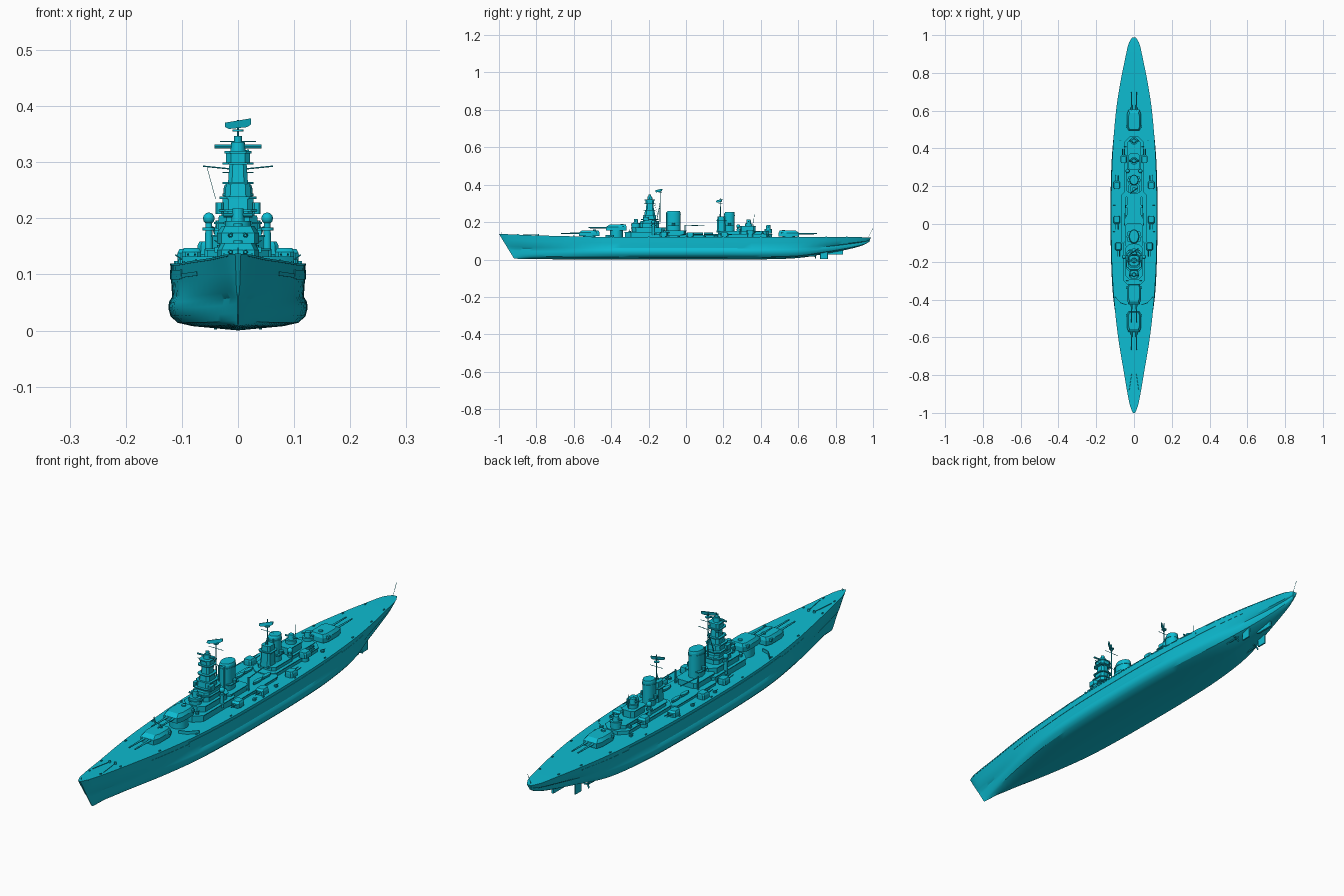
import bpy, bmesh, math
from mathutils import Vector

if "Cube" in bpy.data.objects:
    bpy.data.objects.remove(bpy.data.objects["Cube"])

parts = {}

def bm_of(name):
    return parts.setdefault(name, bmesh.new())

def loft(name, rings):
    """Skin closed rings of equal length and cap both ends."""
    bm = bm_of(name)
    vs = [[bm.verts.new(p) for p in r] for r in rings]
    n = len(vs[0])
    for a, b in zip(vs, vs[1:]):
        for i in range(n):
            bm.faces.new((a[i], a[(i + 1) % n], b[(i + 1) % n], b[i]))
    bm.faces.new(vs[0][::-1])
    bm.faces.new(vs[-1])

def rect(x, y, hx, hy, c=0.0):
    if not c:
        return [(x - hx, y - hy), (x + hx, y - hy), (x + hx, y + hy), (x - hx, y + hy)]
    return [(x - hx + c, y - hy), (x + hx - c, y - hy), (x + hx, y - hy + c), (x + hx, y + hy - c),
            (x + hx - c, y + hy), (x - hx + c, y + hy), (x - hx, y + hy - c), (x - hx, y - hy + c)]

def oval(x, y, rx, ry=None, n=20):
    ry = ry or rx
    return [(x + rx * math.cos(2 * math.pi * i / n), y + ry * math.sin(2 * math.pi * i / n)) for i in range(n)]

def solid(name, pts, z0, z1, top=1.0, dy=0.0):
    cx = sum(p[0] for p in pts) / len(pts)
    cy = sum(p[1] for p in pts) / len(pts)
    loft(name, [[(x, y, z0) for x, y in pts],
                [(cx + (x - cx) * top, cy + dy + (y - cy) * top, z1) for x, y in pts]])

def tube(name, p, q, r, r2=None, n=8):
    p, q = Vector(p), Vector(q)
    u = (q - p).orthogonal().normalized()
    v = (q - p).normalized().cross(u)
    ang = [2 * math.pi * i / n for i in range(n)]
    loft(name, [[c + (u * math.cos(a) + v * math.sin(a)) * s for a in ang] for c, s in ((p, r), (q, r2 or r))])

def ball(name, x, y, z, r):
    k = [-1.5, -1.0, -0.5, 0, 0.5, 1.0, 1.5]
    loft(name, [[(a, b, z + r * math.sin(t)) for a, b in oval(x, y, r * math.cos(t), n=14)] for t in k])

# Hull stations: deck y, keel y, deck half beam, bulge half beam, keel z, deck z
ST = [(-1.0, -.92, .005, .001, .006, .137), (-.97, -.897, .018, .005, .004, .136),
      (-.9, -.85, .033, .016, .003, .133), (-.8, -.78, .05, .034, .002, .129),
      (-.6, -.6, .083, .076, .001, .124), (-.4, -.4, .105, .109, .001, .12),
      (-.2, -.2, .117, .121, .001, .12), (0, 0, .12, .124, .001, .12),
      (.2, .2, .119, .123, .001, .12), (.4, .4, .111, .114, .001, .12),
      (.6, .6, .094, .09, .008, .12), (.75, .75, .071, .054, .032, .12),
      (.86, .86, .049, .03, .053, .12), (.95, .94, .029, .014, .074, .119), (.988, .98, .009, .004, .095, .117)]

def blend(a, b, c, d, t):
    return .5 * (2 * b + (c - a) * t + (2 * a - 5 * b + 4 * c - d) * t * t + (3 * b - a - 3 * c + d) * t ** 3)

stations = []
for i in range(len(ST) - 1):
    q = [ST[max(i - 1, 0)], ST[i], ST[i + 1], ST[min(i + 2, len(ST) - 1)]]
    stations += [[blend(*col, k / 4) for col in zip(*q)] for k in range(4)]
stations.append(list(ST[-1]))

# Section: share of height, factor on bulge beam, factor on deck beam
SEC = [(0, .02, 0), (.06, .66, 0), (.11, .87, 0), (.21, .97, 0), (.33, 1, 0), (.42, .98, .01),
       (.5, .5, .46), (.75, .25, .735), (1, 0, 1)]

def side(s, f, out=0.0):
    for (f0, a0, b0), (f1, a1, b1) in zip(SEC, SEC[1:]):
        if f <= f1:
            t = (f - f0) / (f1 - f0)
            w = (a0 + (a1 - a0) * t) * s[3] + (b0 + (b1 - b0) * t) * s[2]
            return Vector((w + out, s[1] + (s[0] - s[1]) * f, s[4] + (s[5] - s[4]) * f))

def flip(v):
    return Vector((-v.x, v.y, v.z))

rings = []
for s in stations:
    half = [side(s, f[0]) for f in SEC]
    rings.append(half + [flip(v) for v in half[::-1]])
loft("hull", rings)

# Strips that follow the hull side: armour belt, lower strake, deck edge
def strake(name, f0, f1, y0, y1, out):
    ring = [[side(s, f0), side(s, f0, out), side(s, f1, out), side(s, f1)] for s in stations if y0 <= s[0] <= y1]
    loft(name, ring)
    loft(name, [[flip(v) for v in r] for r in ring])

strake("armour_belt", .76, .9, -.45, .55, .0015)
strake("belt_extension", .78, .84, -.7, .76, .001)
strake("deck_edge", .97, 1.0, -.98, .97, .001)

# Rudders, shafts, screws
solid("centre_skeg", rect(0, .80, .004, .04), .027, .055)
for sx in (-1, 1):
    solid("rudder", rect(sx * .04, .737, .003, .021, .002), .002, .055)
    tube("propeller_shaft", (sx * .058, .5, .02), (sx * .05, .69, .02), .003)
    for k in range(3):
        a = k * 2.094
        tube("propeller", (sx * .05, .69, .02), (sx * .05 + .015 * math.cos(a), .693, .02 + .015 * math.sin(a)), .003)

# Main turrets with twin guns (d = firing direction along y)
def main_turret(y, z, d):
    solid("barbette", oval(0, y, .034, n=28), .115, z + .004)
    pl = [(-.029, .055), (.029, .055), (.037, .03), (.037, -.035), (.029, -.055), (-.029, -.055), (-.037, -.035), (-.037, .03)]
    pl = [(a, y + d * b) for a, b in pl]
    solid("main_turret", pl, z + .003, z + .022)
    solid("main_turret", pl, z + .022, z + .034, .8, -d * .006)
    solid("turret_rangefinder", rect(0, y - d * .035, .042, .006), z + .017, z + .027)
    solid("turret_cupola", oval(0, y - d * .03, .008, n=12), z + .034, z + .039)
    for sx in (-.013, .013):
        tube("main_gun", (sx, y + d * .04, z + .018), (sx, y + d * .08, z + .018), .005, .004, 12)
        tube("main_gun", (sx, y + d * .08, z + .018), (sx, y + d * .15, z + .018), .0036, .0027, 12)

main_turret(-.518, .122, -1)
main_turret(-.372, .152, -1)
main_turret(.55, .12, 1)

# Secondary turrets
def secondary(x, y, z, d):
    solid("secondary_mount", oval(x, y, .014, n=16), .115, z + .003)
    solid("secondary_turret", rect(x, y, .017, .021, .006), z + .002, z + .018)
    solid("secondary_turret", rect(x, y, .017, .021, .006), z + .018, z + .025, .8, -d * .003)
    for g in (-.006, .006):
        tube("secondary_gun", (x + g, y + d * .015, z + .013), (x + g, y + d * .052, z + .015), .0018)

for sx in (-1, 1):
    for x, y, z, d in ((.083, -.12, .122, -1), (.091, .022, .12, -1), (.091, .206, .12, 1), (.055, .344, .134, 1)):
        secondary(sx * x, y, z, d)

# Deckhouses, tier by tier
for x, y, hx, hy, c, z0, z1 in ((0, -.2, .055, .125, .03, .115, .146), (0, .03, .066, .15, .03, .115, .132),
                                (0, .3, .05, .16, .03, .115, .136), (0, -.2, .045, .09, .022, .14, .17),
                                (0, -.06, .045, .06, .012, .13, .155), (0, .23, .04, .06, .012, .13, .152),
                                (0, .36, .034, .085, .018, .13, .152), (0, .33, .026, .042, .01, .15, .18)):
    solid("deckhouse", rect(x, y, hx, hy, c), z0, z1)
    solid("deck_overhang", rect(x, y, hx + .003, hy + .003, c), z1 - .003, z1)

# Forward conning tower and its rangefinder
solid("conning_tower", oval(0, -.268, .023, n=16), .14, .195)
solid("conning_platform", oval(0, -.268, .027, n=16), .182, .186)
solid("conning_rangefinder", oval(0, -.268, .012, n=12), .195, .218, .8)
tube("conning_rangefinder", (-.026, -.27, .206), (.026, -.27, .206), .004)

# Tower mast
for y, hx, hy, z0, z1, tp in ((-.195, .036, .052, .165, .205, .95), (-.195, .030, .036, .2, .235, .92),
                              (-.194, .024, .029, .23, .264, .88), (-.193, .018, .022, .26, .298, .85),
                              (-.193, .021, .023, .298, .316, 1)):
    solid("tower_mast", rect(0, y, hx, hy, hx * .4), z0, z1, tp)
for hx, hy, z in ((.043, .058, .19), (.038, .046, .212), (.033, .036, .235), (.028, .032, .261), (.028, .03, .296), (.024, .027, .316)):
    solid("tower_platform", rect(0, -.194, hx, hy, hx * .4), z, z + .004)
solid("tower_director", oval(0, -.193, .014, n=16), .318, .336, .85)
tube("tower_rangefinder", (-.042, -.195, .328), (.042, -.195, .328), .0036)
solid("tower_lookout", oval(0, -.193, .007, n=12), .336, .347)
for sx in (-1, 1):
    solid("bridge_wing", rect(sx * .033, -.215, .007, .014, .003), .208, .228)
    tube("signal_yard", (sx * .012, -.17, .288), (sx * .062, -.165, .293), .0012)
tube("signal_halyard", (-.055, -.165, .29), (-.04, -.15, .235), .0006, n=4)

# Masts with radar frames
def mast(y, z0, z1, zr, w):
    tube("mast", (0, y, z0), (0, y, z1), .003, .0015)
    for sx in (-1, 1):
        tube("mast_leg", (sx * .016, y - .02, z0), (0, y, z0 + (z1 - z0) * .6), .0016)
    tube("mast_yard", (-w * 1.4, y, zr - .03), (w * 1.4, y, zr - .03), .001)
    solid("mast_platform", oval(0, y, .01, n=12), zr - .012, zr - .009)
    loft("radar_frame", [[(x, y + o + k * .25 + .7 * x, zr + k + .1 * x) for x, k in
                          ((-w, -.002), (-w * .7, -.006), (w * .7, -.006), (w, -.002), (w, .009), (-w, .006))]
                         for o in (-.01, -.006)])

mast(-.138, .2, .375, .367, .023)
mast(.185, .15, .33, .312, .02)
solid("aft_mast_house", rect(0, .188, .022, .024, .008), .145, .23, .85)
solid("aft_mast_platform", rect(0, .188, .028, .028, .01), .205, .209)

# Funnels with cap and side galleries
for y, rx, ry, zt in ((-.067, .026, .037, .252), (.232, .023, .027, .246)):
    solid("funnel", oval(0, y, rx, ry, 28), .13, zt)
    solid("funnel_rim", oval(0, y, rx + .002, ry + .002, 28), zt - .012, zt - .008)
    solid("funnel_cap", oval(0, y, rx, ry, 28), zt, zt + .008, .9, .002)
    solid("funnel_gallery", rect(0, y, rx + .008, ry * .8, .006), .178, .182)
    for sx in (-1, 1):
        solid("searchlight_tub", oval(sx * (rx + .006), y, .008, n=10), .182, .196)
        tube("steam_pipe", (sx * .012, y - ry, .15), (sx * .012, y - ry, zt), .002)

# Domed anti-aircraft directors
for sx in (-1, 1):
    for x, y, z in ((.052, -.175, .2), (.034, .28, .178)):
        tube("director_pedestal", (sx * x, y, .13), (sx * x, y, z - .006), .008, .006, 12)
        solid("director_base", oval(sx * x, y, .011, n=12), z - .022, z - .016)
        ball("director_dome", sx * x, y, z, .0105)

# Aft directors
for y, z0, zt in ((.335, .178, .2), (.44, .148, .17)):
    solid("aft_director", oval(0, y, .02, n=16), z0 - .01, zt - .006)
    solid("aft_director", oval(0, y, .013, n=12), zt - .006, zt + .014, .8)
    tube("aft_rangefinder", (-.026, y, zt + .003), (.026, y, zt + .003), .0035)
tube("aft_aerial", (0, .36, .18), (0, .365, .24), .001)

# Boats, cranes and light guns amidships
for sx in (-1, 1):
    for y in (.065, .12):
        loft("ship_boat", [[(sx * .04 + a * k, y + b, .132 + h) for a, h in ((0, 0), (.007, .004), (.008, .012), (-.008, .012), (-.007, .004))]
                           for b, k in ((-.025, .15), (-.012, .9), (.012, 1), (.025, .4))])
    tube("crane_post", (sx * .05, -.005, .13), (sx * .05, -.005, .185), .004, .003)
    tube("crane_boom", (sx * .05, -.005, .18), (sx * .045, .1, .184), .002)
    for x, y, z in ((.1, -.04, .12), (.098, .1, .12), (.03, -.3, .146), (.04, .41, .136), (.065, .44, .12)):
        solid("light_gun_tub", oval(sx * x, y, .007, n=10), z - .004, z + .007)
        tube("light_gun", (sx * x, y, z + .007), (sx * (x + .012), y, z + .015), .0012, n=6)
    # Breakwaters, anchor gear and deck fittings
    loft("breakwater", [[(sx * x, y, .115), (sx * x, y + .004, .115), (sx * x, y + .004, .132), (sx * x, y, .132)]
                        for x, y in ((.038, -.43), (.07, -.42), (.1, -.388))])
    solid("capstan", oval(sx * .012, -.79, .005, n=12), .125, .136)
    tube("anchor_chain", (sx * .012, -.79, .131), (sx * .025, -.88, .134), .0012, n=6)
    for s in stations[8:-8:4]:
        p = side(s, 1)
        solid("bollard", rect(sx * (p.x - .008), p.y, .002, .004), p.z - .002, p.z + .004)
tube("ensign_staff", (0, .975, .117), (0, .998, .165), .0008, n=6)
tube("jack_staff", (0, -.985, .134), (0, -.988, .148), .0008, n=6)

# Turn every part into a teal object, smooth where round
teal = bpy.data.materials.new("teal_paint")
teal.diffuse_color = (.004, .503, .64, 1)
teal.use_nodes = True
teal.node_tree.nodes["Principled BSDF"].inputs["Base Color"].default_value = teal.diffuse_color
for name, bm in parts.items():
    bmesh.ops.recalc_face_normals(bm, faces=bm.faces)
    me = bpy.data.meshes.new(name)
    bm.to_mesh(me)
    bm.free()
    me.materials.append(teal)
    ob = bpy.data.objects.new(name, me)
    bpy.context.collection.objects.link(ob)
    ob.select_set(True)
    bpy.context.view_layer.objects.active = ob
bpy.ops.object.shade_smooth_by_angle(angle=math.radians(32))
